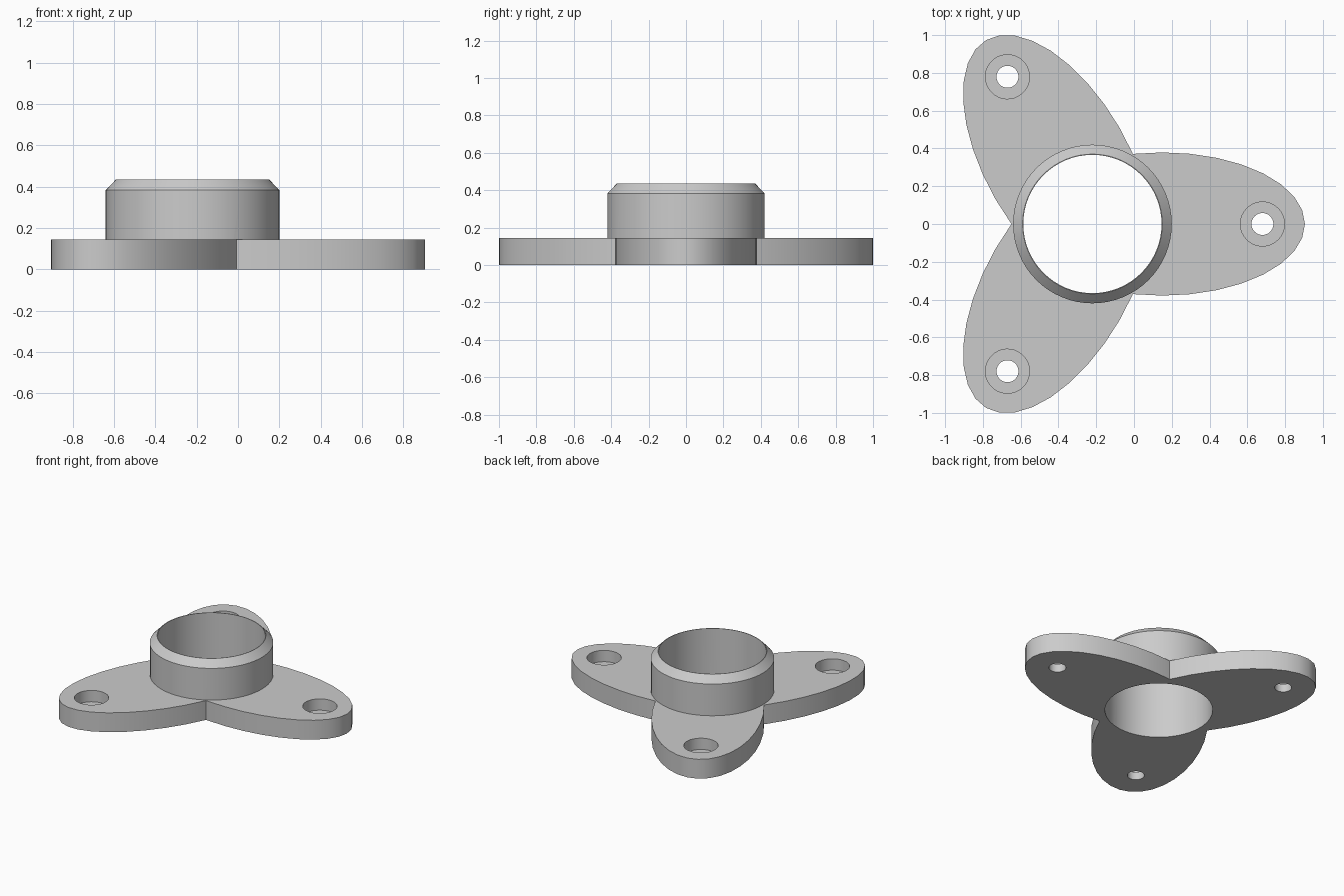
import bpy
from math import cos, sin, pi

old = bpy.data.objects.get("Cube")
if old:
    bpy.data.objects.remove(old, do_unlink=True)

HUB_X = -0.22
PLATE = 0.145
TOP = 0.435
ANGLES = [i * 2 * pi / 3 for i in range(3)]

grey = bpy.data.materials.new("plain_grey")
grey.use_nodes = True
colour = (0.6, 0.6, 0.6, 1)
grey.diffuse_color = colour
grey.node_tree.nodes["Principled BSDF"].inputs["Base Color"].default_value = colour


def stack(name, rings, centre, turn=0, sides=64):
    """Closed solid from elliptical rings (radius x, radius y, z)."""
    verts = []
    for rx, ry, z in rings:
        for k in range(sides):
            t = 2 * pi * k / sides
            x, y = rx * cos(t), ry * sin(t)
            verts.append((centre[0] + x * cos(turn) - y * sin(turn),
                          centre[1] + x * sin(turn) + y * cos(turn), z))
    faces = [tuple(reversed(range(sides))),
             tuple(range(len(verts) - sides, len(verts)))]
    for r in range(len(rings) - 1):
        for k in range(sides):
            a, b = r * sides + k, r * sides + (k + 1) % sides
            faces.append((a, b, b + sides, a + sides))
    mesh = bpy.data.meshes.new(name)
    mesh.from_pydata(verts, [], faces)
    mesh.materials.append(grey)
    obj = bpy.data.objects.new(name, mesh)
    bpy.context.collection.objects.link(obj)
    return obj


def combine(target, tool, operation):
    """Apply a boolean and discard the tool."""
    mod = target.modifiers.new(operation.lower(), "BOOLEAN")
    mod.operation, mod.solver, mod.object = operation, "EXACT", tool
    bpy.context.view_layer.objects.active = target
    bpy.ops.object.modifier_apply(modifier=mod.name)
    bpy.data.objects.remove(tool, do_unlink=True)


def along(angle, distance):
    return HUB_X + distance * cos(angle), distance * sin(angle)


# Chamfered hub collar
flange = stack("flange_bushing", [(0.42, 0.42, 0), (0.42, 0.42, 0.383), (0.37, 0.37, TOP)],
               (HUB_X, 0))

# Three elliptical mounting lobes
for a in ANGLES:
    lobe = stack("mounting_lobe", [(0.755, 0.379, 0), (0.755, 0.379, PLATE)],
                 along(a, 0.37), a, 32)
    combine(flange, lobe, "UNION")

# Central bore
combine(flange, stack("bore", [(0.366, 0.366, -0.1), (0.366, 0.366, TOP + 0.1)], (HUB_X, 0)),
        "DIFFERENCE")

# Counterbored screw holes
for a in ANGLES:
    spot = along(a, 0.9)
    for r, low in ((0.117, 0.06), (0.058, -0.1)):
        combine(flange, stack("screw_hole", [(r, r, low), (r, r, 0.3)], spot, a, 32), "DIFFERENCE")

bpy.ops.object.select_all(action="DESELECT")
flange.select_set(True)
bpy.context.view_layer.objects.active = flange
bpy.ops.object.shade_smooth_by_angle(angle=pi / 6)
